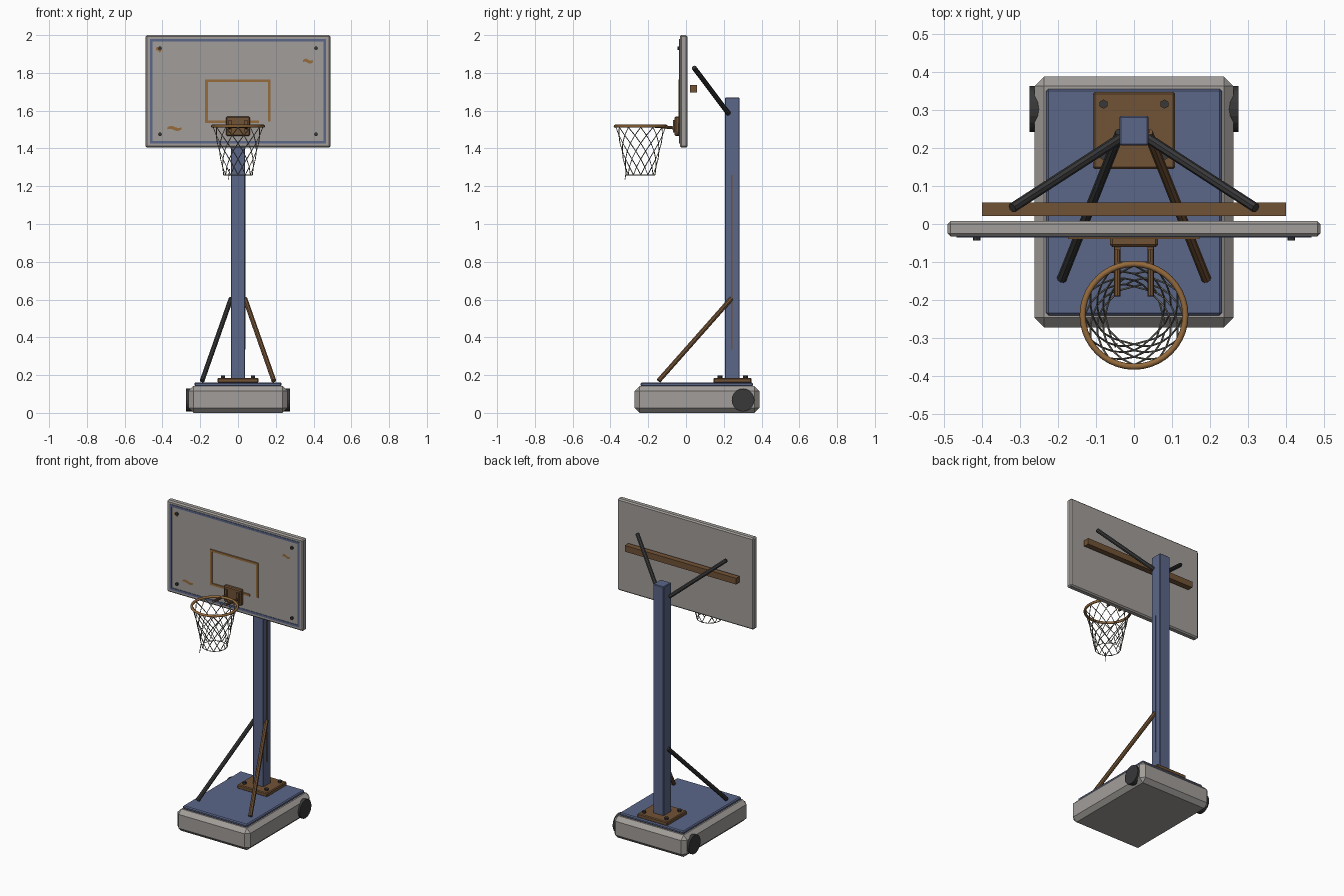
import bpy, bmesh, math, random
from mathutils import Vector

random.seed(4)
cube = bpy.data.objects.get("Cube")
if cube:
    bpy.data.objects.remove(cube, do_unlink=True)


def material(name, r, g, b):
    m = bpy.data.materials.new(name)
    m.use_nodes = True
    m.diffuse_color = (r, g, b, 1)
    bsdf = next(n for n in m.node_tree.nodes if n.type == 'BSDF_PRINCIPLED')
    bsdf.inputs["Base Color"].default_value = (r, g, b, 1)
    bsdf.inputs["Roughness"].default_value = 0.8
    return m


GREY = material("weathered grey", .36, .34, .32)
BLUE = material("faded blue", .105, .135, .25)
BROWN = material("rusty brown", .165, .085, .036)
ORANGE = material("rusty orange", .30, .145, .045)
DARK = material("dark metal", .04, .04, .042)
CORD = material("net cord", .22, .21, .17)


def finish(name, bm, mat):
    bmesh.ops.recalc_face_normals(bm, faces=bm.faces)
    mesh = bpy.data.meshes.new(name)
    bm.to_mesh(mesh)
    bm.free()
    ob = bpy.data.objects.new(name, mesh)
    mesh.materials.append(mat)
    bpy.context.collection.objects.link(ob)
    return ob


def box(name, lo, hi, mat, bevel=0):
    """Box between two corners, with optional chamfered edges."""
    bm = bmesh.new()
    bmesh.ops.create_cube(bm, size=1)
    lo, hi = Vector(lo), Vector(hi)
    for v in bm.verts:
        v.co = (lo + hi) / 2 + v.co * (hi - lo)
    if bevel:
        bmesh.ops.bevel(bm, geom=bm.edges[:], offset=bevel, segments=1,
                        affect='EDGES', profile=.5)
    return finish(name, bm, mat)


def rod(name, a, b, radius, mat, sides=8):
    """Cylinder running from point a to point b."""
    a, b = Vector(a), Vector(b)
    bm = bmesh.new()
    bmesh.ops.create_cone(bm, cap_ends=True, segments=sides, radius1=radius,
                          radius2=radius, depth=(b - a).length)
    turn = (b - a).to_track_quat('Z', 'Y')
    for v in bm.verts:
        v.co = turn @ v.co + (a + b) / 2
    return finish(name, bm, mat)


# Weighted base, deck and wheels
box("base", (-.262, -.272, 0), (.262, .388, .142), GREY, .026)
box("base_deck", (-.231, -.24, .14), (.231, .355, .161), BLUE, .006)
for side, s in (("left", 1), ("right", -1)):
    rod(side + "_wheel", (s * .225, .302, .068), (s * .274, .302, .068), .06, DARK, 20)

# Pole with mounting plate
box("pole", (-.038, .206, .15), (.038, .284, 1.67), BLUE, .004)
box("pole_plate", (-.108, .145, .158), (.108, .347, .185), BROWN, .005)
box("pole_rust_seam", (.036, .239, .335), (.041, .247, 1.26), BROWN)
for i, (x, y) in enumerate([(a, b) for a in (-.08, .08) for b in (.18, .315)]):
    rod(f"plate_bolt_{i + 1}", (x, y, .18), (x, y, .198), .012, DARK, 6)

# Braces
for side, s, mat in (("left", 1, BROWN), ("right", -1, DARK)):
    rod(side + "_lower_brace", (s * .037, .24, .605), (s * .19, -.145, .17), .013, mat)
    rod(side + "_upper_brace", (s * .037, .225, 1.585), (s * .32, .042, 1.828), .013, DARK)
box("board_crossbar", (-.4, .021, 1.697), (.4, .057, 1.737), BROWN)

# Backboard
FRONT = -.033
box("backboard", (-.49, FRONT, 1.405), (.49, .008, 2), GREY, .008)


def strip(name, x0, x1, z0, z1, mat, rise=.003):
    box(name, (x0, FRONT - rise, z0), (x1, FRONT + .001, z1), mat)


for name, z in (("bottom", 1.426), ("top", 1.966)):
    strip("border_" + name, -.466, .466, z, z + .014, BLUE)
for name, x in (("left", .452), ("right", -.466)):
    strip("border_" + name, x, x + .014, 1.44, 1.966, BLUE)
strip("target_top", -.174, .172, 1.752, 1.766, ORANGE, .006)
strip("target_right", -.174, -.16, 1.534, 1.752, ORANGE, .006)
strip("target_left", .158, .172, 1.542, 1.752, ORANGE, .006)
strip("target_bottom", -.16, .11, 1.534, 1.548, ORANGE, .006)
for i, (x, z) in enumerate([(a, b) for a in (-.413, .413) for b in (1.475, 1.931)]):
    rod(f"board_bolt_{i + 1}", (x, FRONT, z), (x, FRONT - .011, z), .01, DARK, 8)


def rust_patch(name, x, z, width, height):
    """Thin wavy flake lying on the board."""
    bm = bmesh.new()
    n = 7
    rows = []
    for i in range(n):
        t = i / (n - 1)
        wave = math.sin(t * math.tau) * height * .3
        half = height * (.3 + .2 * math.sin(t * math.pi))
        rows.append([bm.verts.new((x + (t - .5) * width, FRONT - .002, z + wave + k * half))
                     for k in (-1, 1)])
    for a, b in zip(rows, rows[1:]):
        bm.faces.new((a[0], b[0], b[1], a[1]))
    finish(name, bm, ORANGE)


rust_patch("rust_patch_1", -.42, 1.923, .03, .02)
rust_patch("rust_patch_2", .37, 1.862, .054, .018)
rust_patch("rust_patch_3", -.337, 1.506, .075, .018)

# Rim bracket, arms and rim
CY, RIM_Z, RIM_R = -.24, 1.518, .135
box("rim_bracket", (-.063, -.06, 1.466), (.063, FRONT, 1.569), BROWN, .006)
for side, s in (("left", 1), ("right", -1)):
    box(side + "_bracket_rib", (s * .043 - .008, -.068, 1.485),
        (s * .043 + .008, -.055, 1.55), BROWN)
    rod(side + "_rim_arm", (s * .044, -.055, 1.508), (s * .044, -.19, 1.52), .008, BROWN)
rod("rim_arm_tie", (-.044, -.105, 1.515), (.044, -.105, 1.515), .006, BROWN)
bpy.ops.mesh.primitive_torus_add(location=(0, CY, RIM_Z), major_radius=RIM_R,
                                 minor_radius=.008, major_segments=40, minor_segments=8)
rim = bpy.context.object
rim.name = "rim"
rim.data.materials.append(ORANGE)
bpy.ops.object.shade_smooth()

# Net: diamond mesh of cords with a few torn strands
ROWS, COUNT = 6, 12
curve = bpy.data.curves.new("net", 'CURVE')
curve.dimensions = '3D'
curve.bevel_depth = .0024
curve.bevel_resolution = 0
curve.materials.append(CORD)


def node(row, k):
    t = row / ROWS
    r = RIM_R - .004 - .055 * t ** .85
    a = math.tau * (k + row / 2) / COUNT
    return Vector((r * math.cos(a), CY + r * math.sin(a), RIM_Z - .006 - .252 * t))


def cord(*points):
    spline = curve.splines.new('POLY')
    spline.points.add(len(points) - 1)
    for p, co in zip(spline.points, points):
        p.co = (*co, 1)


for row in range(ROWS):
    for k in range(COUNT):
        for step in (0, -1):
            if row < 2 or random.random() > .08:
                cord(node(row, k), node(row + 1, k + step))
for k in range(COUNT):
    cord(node(ROWS, k), node(ROWS, k + 1))
cord(Vector((-.045, CY - .075, 1.29)), Vector((-.05, CY - .083, 1.235)))
net = bpy.data.objects.new("net", curve)
bpy.context.collection.objects.link(net)
